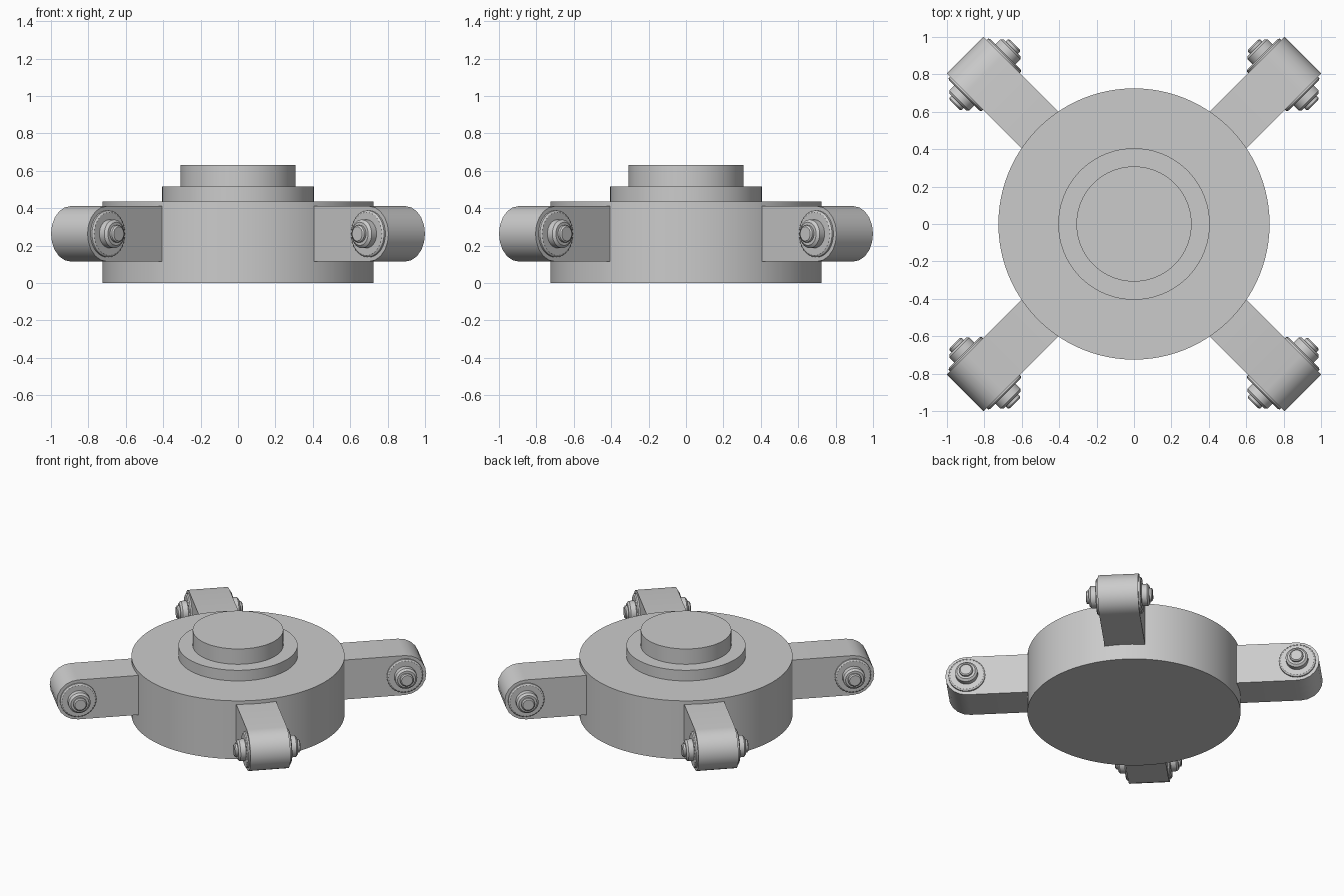
import bpy, bmesh, math
from mathutils import Matrix

if "Cube" in bpy.data.objects:
    bpy.data.objects.remove(bpy.data.objects["Cube"])

PIVOT, PIVOT_Z, ARM_R, ARM_HALF = 1.128, 0.263, 0.148, 0.138


def make_object(name, bm, matrix=Matrix()):
    bmesh.ops.recalc_face_normals(bm, faces=bm.faces)
    mesh = bpy.data.meshes.new(name)
    bm.to_mesh(mesh)
    bm.free()
    obj = bpy.data.objects.new(name, mesh)
    bpy.context.collection.objects.link(obj)
    obj.matrix_world = matrix
    bpy.ops.object.select_all(action='DESELECT')
    obj.select_set(True)
    bpy.context.view_layer.objects.active = obj
    bpy.ops.object.shade_smooth_by_angle(angle=math.radians(30))
    return obj


def lathe(name, profile, sides, matrix=Matrix()):
    """Closed solid of revolution about z from (radius, height) points."""
    bm = bmesh.new()
    rings = []
    for r, h in profile:
        rings.append([bm.verts.new((r * math.cos(2 * math.pi * i / sides),
                                    r * math.sin(2 * math.pi * i / sides), h))
                      for i in range(sides)])
    for a, b in zip(rings, rings[1:]):
        for i in range(sides):
            j = (i + 1) % sides
            bm.faces.new((a[i], a[j], b[j], b[i]))
    bm.faces.new(rings[0])
    bm.faces.new(rings[-1])
    return make_object(name, bm, matrix)


def arm(name, matrix):
    """Straight bar with a rounded outer end, extruded across its width."""
    steps = 10
    outline = [(0.6, PIVOT_Z - ARM_R)]
    for i in range(steps + 1):
        a = -math.pi / 2 + math.pi * i / steps
        outline.append((PIVOT + ARM_R * math.cos(a), PIVOT_Z + ARM_R * math.sin(a)))
    outline.append((0.6, PIVOT_Z + ARM_R))
    bm = bmesh.new()
    face = bm.faces.new([bm.verts.new((x, -ARM_HALF, z)) for x, z in outline])
    ext = bmesh.ops.extrude_face_region(bm, geom=[face], use_keep_orig=True)
    verts = [v for v in ext['geom'] if isinstance(v, bmesh.types.BMVert)]
    bmesh.ops.translate(bm, verts=verts, vec=(0, 2 * ARM_HALF, 0))
    return make_object(name, bm, matrix)


# Stepped round hub
lathe("base_disc", [(0.725, 0), (0.725, 0.437)], 96)
lathe("middle_step", [(0.405, 0.40), (0.405, 0.517)], 96)
lathe("top_cap", [(0.308, 0.48), (0.308, 0.632)], 96)

# Pivot pin: washer, nut and tip on one side, mirrored to the other
half_pin = [(0.125, 0.138), (0.125, 0.149), (0.115, 0.156), (0.076, 0.156),
            (0.076, 0.193), (0.062, 0.206), (0.046, 0.206), (0.046, 0.22), (0.038, 0.227)]
pin_profile = [(r, -h) for r, h in reversed(half_pin)] + half_pin

# Four diagonal arms
for k, label in enumerate(("back_right", "back_left", "front_left", "front_right")):
    turn = Matrix.Rotation(math.radians(45 + 90 * k), 4, 'Z')
    arm(label + "_arm", turn)
    lathe(label + "_pivot_pin", pin_profile, 32,
          turn @ Matrix.Translation((PIVOT, 0, PIVOT_Z)) @ Matrix.Rotation(math.pi / 2, 4, 'X'))
